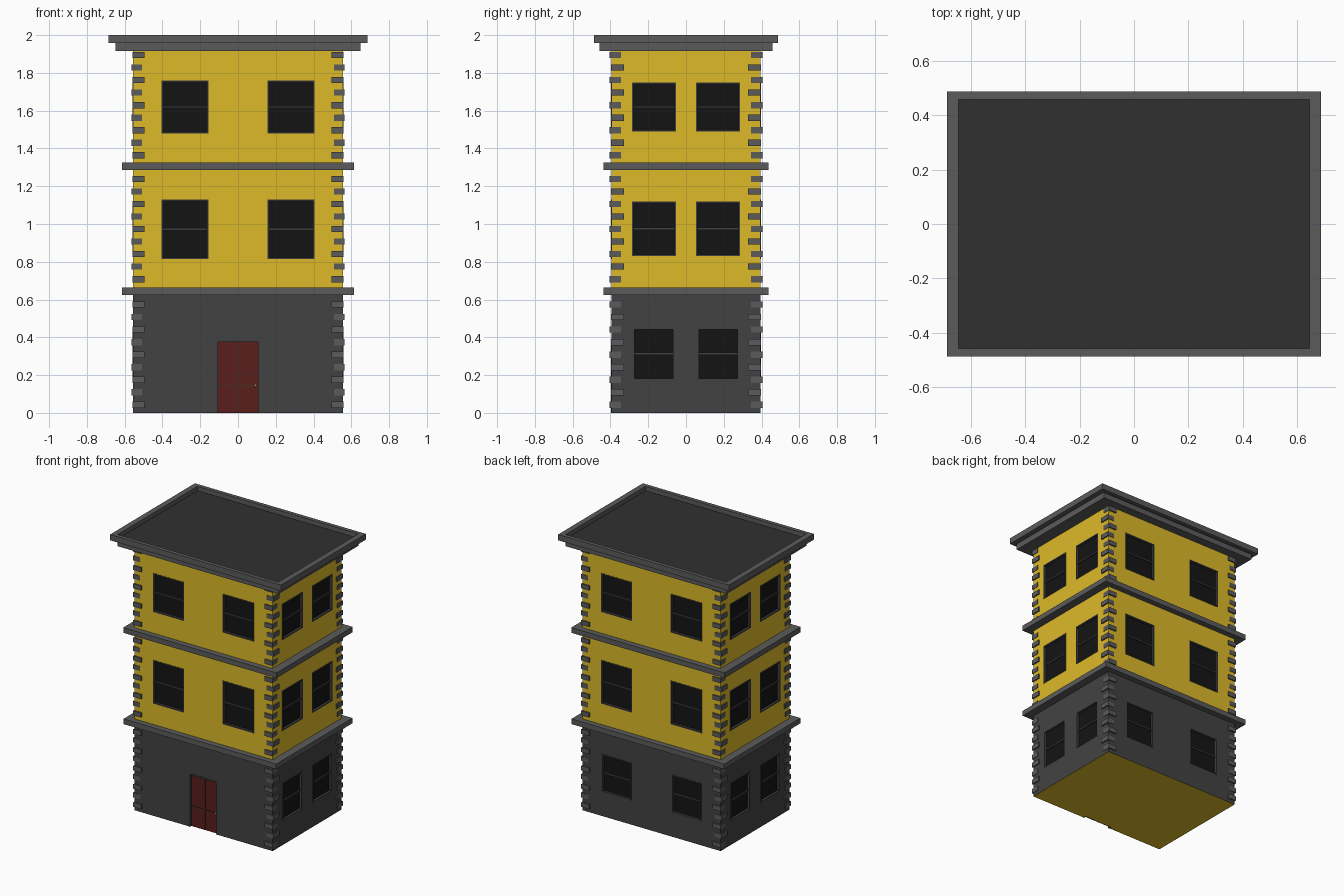
import bpy, bmesh
from mathutils import Matrix, Vector
from math import pi

if "Cube" in bpy.data.objects:
    bpy.data.objects.remove(bpy.data.objects["Cube"])


def material(name, r, g, b):
    m = bpy.data.materials.new(name)
    m.diffuse_color = (r, g, b, 1)
    m.use_nodes = True
    m.node_tree.nodes["Principled BSDF"].inputs["Base Color"].default_value = m.diffuse_color
    return m


YELLOW = material("yellow_paint", 0.72, 0.49, 0.022)
STONE = material("dark_stone", 0.055, 0.055, 0.055)
TRIM = material("grey_trim", 0.105, 0.105, 0.105)
FRAME = material("frame_grey", 0.05, 0.05, 0.05)
GLASS = material("dark_glass", 0.007, 0.007, 0.007)
ROOF = material("roof_grey", 0.03, 0.03, 0.03)
RED = material("red_door", 0.10, 0.013, 0.012)
BRASS = material("brass", 0.6, 0.4, 0.1)

HX, HY = 0.555, 0.395       # wall half sizes
DEPTH = 0.02                # depth of window and door recesses


def build(name, boxes, *mats):
    """One object from a list of (low corner, high corner) boxes."""
    bm = bmesh.new()
    for lo, hi in boxes:
        lo, hi = Vector(lo), Vector(hi)
        size = hi - lo
        bmesh.ops.create_cube(bm, size=1, matrix=Matrix.Translation((lo + hi) / 2)
                              @ Matrix.Diagonal((*size, 1)))
    me = bpy.data.meshes.new(name)
    bm.to_mesh(me)
    bm.free()
    for m in mats:
        me.materials.append(m)
    ob = bpy.data.objects.new(name, me)
    bpy.context.collection.objects.link(ob)
    return ob


def slab(hx, hy, z0, z1):
    return ((-hx, -hy, z0), (hx, hy, z1))


def on_wall(k, u0, u1, d0, d1, z0, z1):
    """Box on wall k (0 front, 1 right, 2 back, 3 left); d is distance out of the wall."""
    base = HY if k % 2 == 0 else HX
    rot = Matrix.Rotation(k * pi / 2, 3, 'Z')
    a, b = rot @ Vector((u0, -base - d0, z0)), rot @ Vector((u1, -base - d1, z1))
    return (tuple(map(min, a, b)), tuple(map(max, a, b)))


# Openings: wall, u range, z range
windows = []
for k in range(4):
    wide = k % 2 == 0
    for s in (-1, 1):
        for floor in range(3):
            if floor == 0:
                if k == 0:
                    continue
                z0, z1 = 0.175, 0.45
            elif floor == 1:
                z0, z1 = (0.815, 1.13) if wide else (0.83, 1.12)
            else:
                z0, z1 = (1.48, 1.76) if wide else (1.49, 1.75)
            c, h = (0.28, 0.125) if wide else (0.17, 0.116)
            if floor == 0:
                h -= 0.006
            windows.append((k, s * c - h, s * c + h, z0, z1))
door = (0, -0.117, 0.117, 0.0, 0.385)

# Walls with recessed openings
ground = build("ground_floor_walls", [slab(HX, HY, 0, 0.645)], STONE, YELLOW)
for p in ground.data.polygons:
    if p.normal.z < -0.9:
        p.material_index = 1
upper = build("upper_floor_walls", [slab(HX, HY, 0.645, 1.94)], YELLOW)
cuts = [on_wall(k, a, b, -DEPTH, 0.05, z0 - (0.05 if z0 == 0 else 0), z1)
        for k, a, b, z0, z1 in windows + [door]]
cutter = build("opening_cutter", cuts)
cutter.hide_render = True
for ob in (ground, upper):
    mod = ob.modifiers.new("openings", 'BOOLEAN')
    mod.operation, mod.solver, mod.object = 'DIFFERENCE', 'EXACT', cutter
    bpy.context.view_layer.objects.active = ob
    bpy.ops.object.modifier_apply(modifier=mod.name)
bpy.data.objects.remove(cutter)


def surround(k, a, b, z0, z1, t, sill=True):
    """Thin frame around an opening."""
    d = (-DEPTH, 0.003)
    parts = [on_wall(k, a, a + t, *d, z0, z1), on_wall(k, b - t, b, *d, z0, z1),
             on_wall(k, a + t, b - t, *d, z1 - t, z1)]
    if sill:
        parts.append(on_wall(k, a + t, b - t, *d, z0, z0 + t))
    return parts


# Windows
frames, panes = [], []
for k, a, b, z0, z1 in windows:
    zm = (z0 + z1) / 2
    frames += surround(k, a, b, z0, z1, 0.008)
    frames.append(on_wall(k, a + 0.008, b - 0.008, -DEPTH, -0.006, zm - 0.006, zm + 0.006))
    panes.append(on_wall(k, a + 0.004, b - 0.004, -DEPTH - 0.004, -0.014, z0 + 0.004, z1 - 0.004))
build("window_frames", frames, FRAME)
build("window_panes", panes, GLASS)

# Front door: leaf, raised rails, frame and knob
build("door_frame", surround(*door, 0.01, sill=False), FRAME)
build("door_leaf", [on_wall(0, -0.108, 0.108, -DEPTH - 0.004, -0.014, 0, 0.376)], RED)
build("door_rails", [on_wall(0, -0.004, 0.004, -DEPTH, -0.01, 0, 0.375),
                     on_wall(0, -0.107, 0.107, -DEPTH, -0.01, 0.141, 0.149)],
      material("door_rail_red", 0.075, 0.022, 0.015))
bpy.ops.mesh.primitive_uv_sphere_add(segments=12, ring_count=8, radius=0.007,
                                     location=(0.093, -HY + 0.008, 0.145))
knob = bpy.context.object
knob.name = "door_knob"
knob.data.materials.append(BRASS)
bpy.ops.object.shade_smooth_by_angle()

# Corner quoins, alternating long and short on each face
quoins = []
for start in (0.043, 0.708, 1.364):
    for i in range(9):
        z = start + i * 0.0663
        if i % 2 == 0:
            x0, x1, y0, y1 = 0.495, HX + 0.003, 0.345, HY + 0.009
        else:
            x0, x1, y0, y1 = 0.509, HX + 0.009, 0.328, HY + 0.003
        for sx in (-1, 1):
            for sy in (-1, 1):
                xs, ys = sorted((sx * x0, sx * x1)), sorted((sy * y0, sy * y1))
                quoins.append(((xs[0], ys[0], z - 0.0165), (xs[1], ys[1], z + 0.0165)))
build("corner_quoins", quoins, TRIM)

# Belt courses between floors
build("lower_belt_course", [slab(0.613, 0.437, 0.625, 0.663)], TRIM)
build("upper_belt_course", [slab(0.615, 0.437, 1.287, 1.325)], TRIM)

# Cornice: lower step, top rim and sunken roof
build("cornice_step", [slab(0.648, 0.458, 1.915, 1.96)], TRIM)
X, Y, IX, IY = 0.686, 0.486, 0.645, 0.458
build("cornice_rim", [((-X, -Y, 1.958), (X, -IY, 2)), ((-X, IY, 1.958), (X, Y, 2)),
                      ((-X, -IY, 1.958), (-IX, IY, 2)), ((IX, -IY, 1.958), (X, IY, 2))], TRIM)
build("roof_deck", [slab(IX, IY, 1.95, 1.968)], ROOF)
